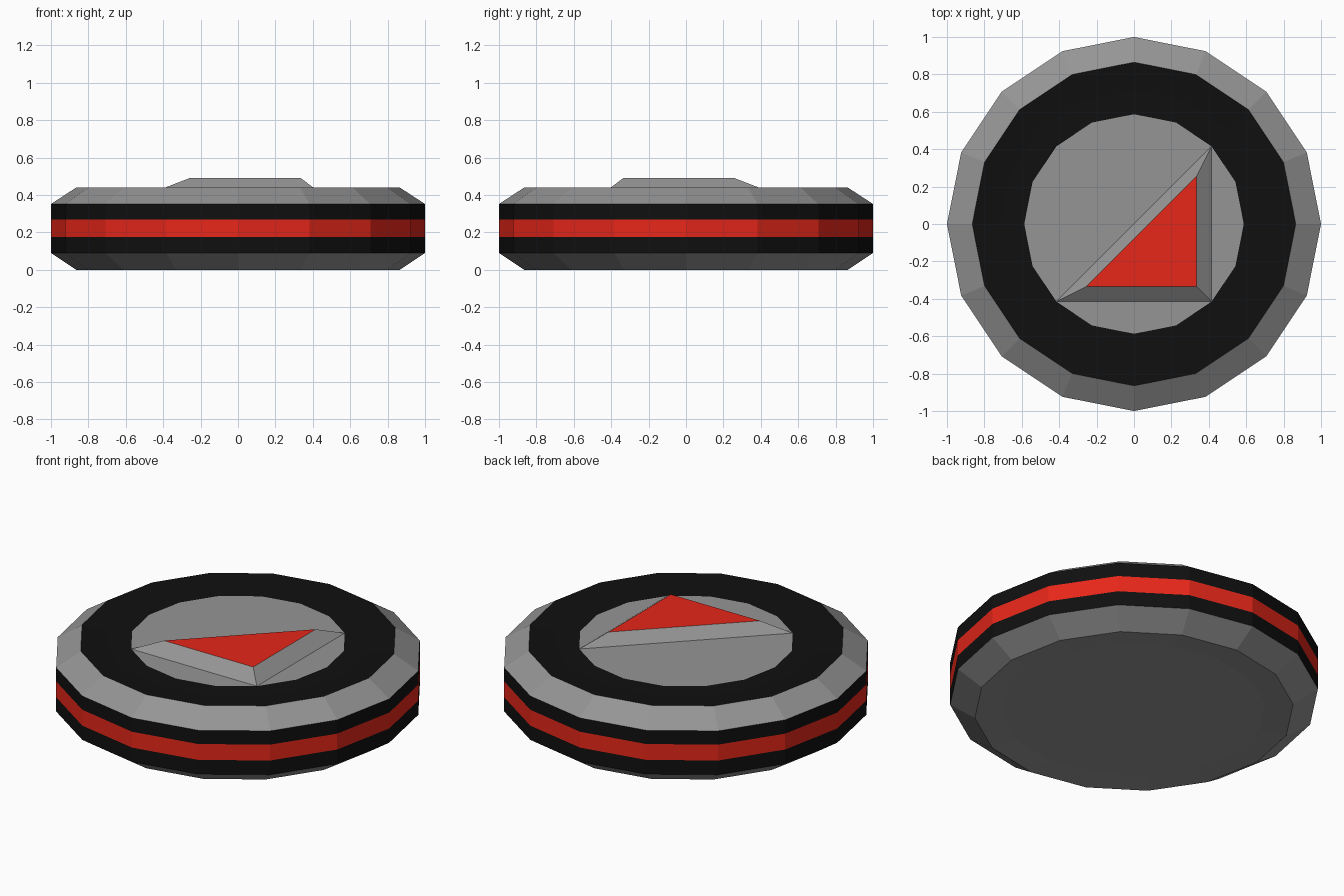
import bpy
import bmesh
from math import cos, sin, pi

if "Cube" in bpy.data.objects:
    bpy.data.objects.remove(bpy.data.objects["Cube"])

SIDES = 16


def material(name, rgb):
    m = bpy.data.materials.new(name)
    m.diffuse_color = (*rgb, 1)
    m.use_nodes = True
    m.node_tree.nodes["Principled BSDF"].inputs["Base Color"].default_value = m.diffuse_color
    return m


grey = material("grey", (0.3, 0.3, 0.3))
black = material("black", (0.005, 0.005, 0.005))
red = material("red", (0.8, 0.02, 0.01))
MATS = [grey, black, red]
GREY, BLACK, RED = range(3)


def loft(name, rings, bands, cap_material):
    """Skin a stack of closed rings, cap both ends; bands give material per step."""
    bm = bmesh.new()
    loops = [[bm.verts.new(p) for p in ring] for ring in rings]
    n = len(loops[0])
    for lower, upper, mat in zip(loops, loops[1:], bands):
        for i in range(n):
            j = (i + 1) % n
            bm.faces.new((lower[i], lower[j], upper[j], upper[i])).material_index = mat
    bm.faces.new(loops[0][::-1]).material_index = GREY
    bm.faces.new(loops[-1]).material_index = cap_material
    mesh = bpy.data.meshes.new(name)
    bm.to_mesh(mesh)
    bm.free()
    for m in MATS:
        mesh.materials.append(m)
    obj = bpy.data.objects.new(name, mesh)
    bpy.context.collection.objects.link(obj)
    return obj


def circle(r, z):
    return [(r * cos(2 * pi * i / SIDES), r * sin(2 * pi * i / SIDES), z)
            for i in range(SIDES)]


# Disc body: (radius, height) from underside centre, round the rim, to the top
profile = [(0.715, 0.01), (0.865, 0), (1, 0.09), (1, 0.175), (1, 0.27),
           (1, 0.352), (0.865, 0.44), (0.715, 0.43), (0.587, 0.43)]
bands = [GREY, GREY, BLACK, RED, BLACK, GREY, BLACK, BLACK]
loft("disc_body", [circle(r, z) for r, z in profile], bands, GREY)

# Raised triangular pointer with sloping sides and a red top
base = [(-0.415, -0.415, 0.43), (0.415, -0.415, 0.43), (0.415, 0.415, 0.43)]
top = [(-0.255, -0.334, 0.492), (0.334, -0.334, 0.492), (0.334, 0.255, 0.492)]
loft("raised_triangle", [base, top], [GREY], RED)
